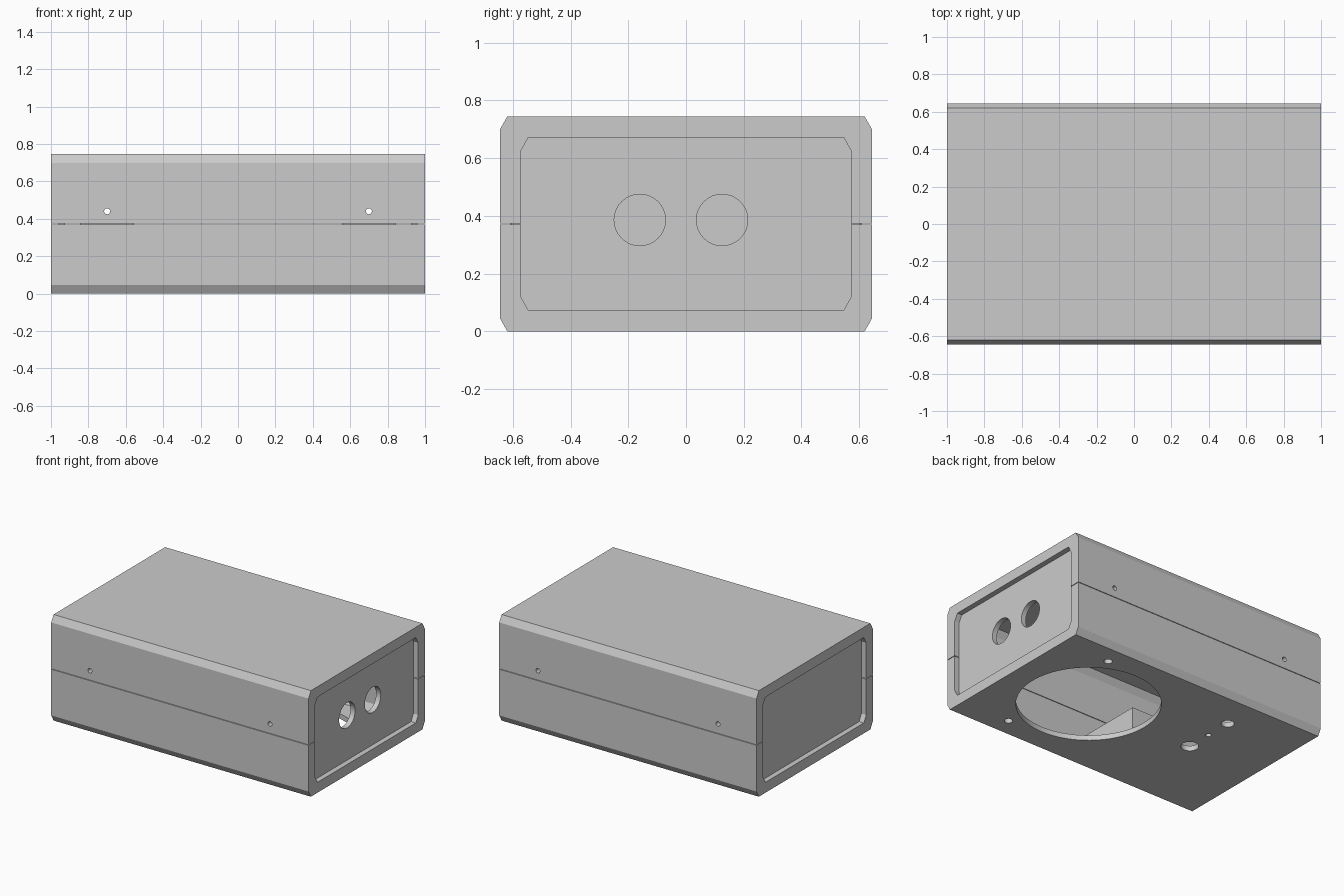
import bpy, bmesh
from math import pi, cos, sin, radians
from mathutils import Matrix, Vector

if "Cube" in bpy.data.objects:
    bpy.data.objects.remove(bpy.data.objects["Cube"])

# Overall sizes
HALF_Y, HEIGHT, MID = 0.645, 0.745, 0.373
THIN, THICK = 0.036, 0.073
GAP = 0.0015

grey = bpy.data.materials.new("plain grey")
grey.use_nodes = True
grey.diffuse_color = (0.6, 0.6, 0.6, 1)
grey.node_tree.nodes["Principled BSDF"].inputs["Base Color"].default_value = (0.6, 0.6, 0.6, 1)


def finish(name, bm):
    bmesh.ops.recalc_face_normals(bm, faces=bm.faces)
    mesh = bpy.data.meshes.new(name)
    bm.to_mesh(mesh)
    bm.free()
    mesh.materials.append(grey)
    obj = bpy.data.objects.new(name, mesh)
    bpy.context.collection.objects.link(obj)
    return obj


def drill(obj, holes):
    """Cut round holes given as (centre, axis, radius, depth)."""
    bm = bmesh.new()
    for centre, axis, radius, depth in holes:
        turn = Vector((0, 0, 1)).rotation_difference(Vector(axis)).to_matrix().to_4x4()
        bmesh.ops.create_cone(bm, cap_ends=True, segments=96 if radius > 0.3 else 32,
                              radius1=radius, radius2=radius, depth=depth,
                              matrix=Matrix.Translation(centre) @ turn)
    cutter = finish("hole_cutter", bm)
    cutter.hide_render = True
    bpy.ops.object.select_all(action='DESELECT')
    obj.select_set(True)
    bpy.context.view_layer.objects.active = obj
    mod = obj.modifiers.new("holes", 'BOOLEAN')
    mod.operation, mod.solver, mod.object = 'DIFFERENCE', 'EXACT', cutter
    bpy.ops.object.modifier_apply(modifier=mod.name)
    bpy.data.objects.remove(cutter)
    bpy.ops.object.shade_smooth_by_angle(angle=radians(25))


def half_profile(inset, top):
    """Chamfered half section from one side of the seam to the other."""
    y, z = HALF_Y - inset, HEIGHT - inset
    side = [(y, MID + GAP), (y, z - 0.046), (y - 0.026, z)]
    points = side + [(-a, b) for a, b in reversed(side)]
    return points if top else [(a, HEIGHT - b) for a, b in points]


def shell(name, top):
    """Half shell: plain outside, inside stepped by the panel slots."""
    bm = bmesh.new()

    def ring(x, inset):
        return [bm.verts.new((x, y, z)) for y, z in half_profile(inset, top)]

    def skin(a, b):
        for i in range(len(a) - 1):
            bm.faces.new((a[i], a[i + 1], b[i + 1], b[i]))

    steps = [(1, THICK), (0.963, THICK), (0.963, THIN), (0.92, THIN),
             (0.92, THICK), (0.88, THICK), (0.88, THIN)]
    steps += [(-x, t) for x, t in reversed(steps)]
    inner = [ring(x, t) for x, t in steps]
    outer = [ring(1, 0), ring(-1, 0)]
    skin(*outer)
    for a, b in zip(inner, inner[1:]):
        skin(a, b)
    skin(outer[0], inner[0])
    skin(outer[1], inner[-1])
    for end in (0, -1):
        bm.faces.new([outer[0][end]] + [r[end] for r in inner] + [outer[1][end]])
    return finish(name, bm)


def loft(name, first, second):
    """Closed solid between two matching outlines."""
    bm = bmesh.new()
    a, b = [[bm.verts.new(p) for p in outline] for outline in (first, second)]
    bm.faces.new(a)
    bm.faces.new(b)
    for i in range(len(a)):
        bm.faces.new((a[i - 1], a[i], b[i], b[i - 1]))
    return finish(name, bm)


def end_panel(name, x0, x1):
    inset = THIN + 0.002
    outline = half_profile(inset, True) + half_profile(inset, False)[::-1]
    return loft(name, [(x0, y, z) for y, z in outline], [(x1, y, z) for y, z in outline])


def box(name, low, high):
    bm = bmesh.new()
    low, high = Vector(low), Vector(high)
    bmesh.ops.create_cube(bm, size=1, matrix=Matrix.Translation((low + high) / 2)
                          @ Matrix.Diagonal((*(high - low), 1)))
    return finish(name, bm)


# Upper shell with screw holes, lower shell with floor openings
screws = {(sx, sy): ((sx * 0.7, sy * 0.6, 0.44), (0, 1, 0), 0.016, 0.3)
          for sx in (-1, 1) for sy in (-1, 1)}
drill(shell("upper_shell", True), screws.values())
floor_holes = [(0.375, 0, 0.46), (0.625, 0.49, 0.027), (0.625, -0.49, 0.027),
               (-0.46, 0.373, 0.042), (-0.46, 0, 0.057), (-0.46, 0.183, 0.018)]
drill(shell("lower_shell", False),
      [((x, y, 0), (0, 0, 1), r, 0.2) for x, y, r in floor_holes])

# End panels held in the slots
drill(end_panel("drilled_end_panel", 0.924, 0.96),
      [((0.94, y, 0.386), (1, 0, 0), 0.089, 0.2) for y in (-0.16, 0.125)])
end_panel("plain_end_panel", -0.96, -0.924)

# Hexagonal fixing tabs, tapered below, bridging the seam
hexagon = [(0.145 * cos(i * pi / 3), 0.145 * sin(i * pi / 3)) for i in range(6)]
for (sx, sy), screw in screws.items():
    wall_side = [(sx * 0.7 + x, sy * 0.608, MID + z) for x, z in hexagon]
    inner_side = [(sx * 0.7 + x, sy * 0.535, MID + (z + THICK if z < -0.1 else z))
                  for x, z in hexagon]
    name = f"{'front' if sy < 0 else 'back'}_{'left' if sx > 0 else 'right'}_fixing_tab"
    drill(loft(name, wall_side, inner_side), [screw])

# Inner compartment walls beside the large opening
box("compartment_cross_wall", (-0.125, -0.6, 0.03), (-0.09, -0.12, 0.2))
box("compartment_long_wall", (-0.86, -0.155, 0.03), (-0.125, -0.12, 0.2))
